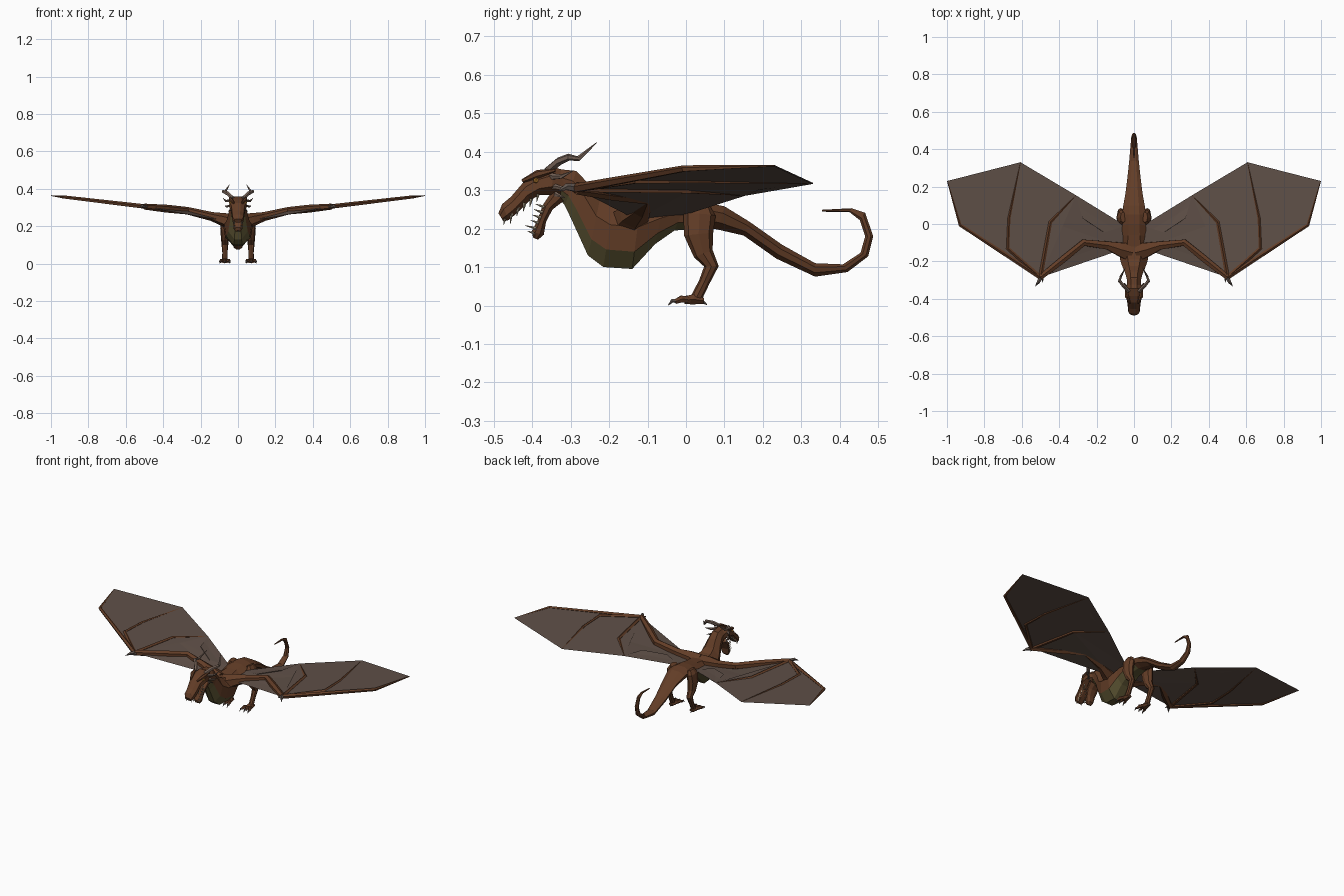
import bpy, bmesh, math
from mathutils import Vector


def material(name, rgb):
    m = bpy.data.materials.new(name)
    m.diffuse_color = (*rgb, 1)
    return m


HIDE = material("brown hide", (.125, .047, .020))
BELLY = material("olive belly", (.115, .095, .035))
SKIN = material("wing membrane", (.115, .080, .064))
HORN = material("grey horn", (.19, .13, .10))
CLAW = material("dark claw", (.13, .10, .085))
TOOTH = material("ivory tooth", (.45, .38, .27))
EYE = material("amber eye", (.45, .20, .03))


def finish(name, bm, mats, mirror=False):
    bmesh.ops.recalc_face_normals(bm, faces=bm.faces[:])
    me = bpy.data.meshes.new(name)
    bm.to_mesh(me)
    bm.free()
    for m in mats:
        me.materials.append(m)
    ob = bpy.data.objects.new(name, me)
    bpy.context.collection.objects.link(ob)
    if mirror:
        md = ob.modifiers.new("Mirror", 'MIRROR')
        md.use_mirror_merge = False
    return ob


def add_skin(bm, rings, rule=None):
    """Join consecutive rings of points and cap both ends."""
    vs = [[bm.verts.new(p) for p in r] for r in rings]
    n = len(vs[0])
    for i in range(len(vs) - 1):
        for k in range(n):
            j = (k + 1) % n
            f = bm.faces.new((vs[i][k], vs[i][j], vs[i + 1][j], vs[i + 1][k]))
            if rule and rule(i, k):
                f.material_index = 1
    bm.faces.new(vs[0])
    bm.faces.new(vs[-1])


def profile_loft(name, stations, mats, rule=None, egg=.18):
    """Eight-sided loft; station = top y, z, bottom y, z, half width."""
    bm = bmesh.new()
    rings = []
    for ty, tz, by, bz, w in stations:
        ring = []
        for k in range(8):
            a = math.radians(22.5 + 45 * k)
            s, c = math.sin(a) / .924, math.cos(a) / .924
            ring.append((w * c * (1 + egg * s),
                         (ty + by) / 2 + (ty - by) / 2 * s,
                         (tz + bz) / 2 + (tz - bz) / 2 * s))
        rings.append(ring)
    add_skin(bm, rings, rule)
    return finish(name, bm, mats)


def add_tube(bm, pts, radii, ref=(0, 0, 1), n=6):
    pts = [Vector(p) for p in pts]
    rings = []
    for i, p in enumerate(pts):
        d = (pts[min(i + 1, len(pts) - 1)] - pts[max(i - 1, 0)]).normalized()
        u = Vector(ref)
        u = (u - d * u.dot(d)).normalized()
        v = d.cross(u)
        r = radii[i]
        ru, rv = r if isinstance(r, tuple) else (r, r)
        rings.append([p + u * ru * math.cos(2 * math.pi * k / n)
                      + v * rv * math.sin(2 * math.pi * k / n) for k in range(n)])
    add_skin(bm, rings)


def tubes(name, mat, specs, ref=(0, 0, 1), n=6):
    """Mirrored object made of several (points, radii) tubes."""
    bm = bmesh.new()
    for pts, radii in specs:
        add_tube(bm, pts, radii, ref, n)
    return finish(name, bm, [mat], True)


# Neck, torso and tail, with olive underside as far as the hips
profile_loft("body_and_tail", [
    (-.325, .354, -.335, .285, .034), (-.285, .35, -.315, .26, .036),
    (-.255, .318, -.297, .222, .042), (-.224, .275, -.255, .13, .056),
    (-.19, .256, -.215, .10, .068), (-.12, .248, -.14, .095, .074),
    (-.06, .255, -.08, .16, .064), (0, .265, -.03, .195, .058),
    (.05, .268, .06, .202, .058), (.10, .258, .085, .197, .054),
    (.165, .218, .15, .182, .043), (.25, .158, .235, .122, .033),
    (.336, .11, .336, .075, .024), (.408, .107, .42, .087, .018),
    (.454, .137, .474, .128, .014), (.466, .18, .487, .18, .011),
    (.452, .222, .466, .241, .009), (.425, .243, .43, .253, .007),
    (.354, .244, .354, .249, .003)],
    [HIDE, BELLY], lambda i, k: i < 8 and k in (4, 5, 6))

# Skull and hanging lower jaw
profile_loft("skull", [
    (-.31, .35, -.32, .285, .034), (-.345, .36, -.35, .288, .046),
    (-.385, .344, -.38, .288, .046), (-.42, .324, -.408, .272, .036),
    (-.455, .283, -.44, .24, .032), (-.478, .264, -.462, .222, .03),
    (-.488, .24, -.475, .219, .02)], [HIDE], egg=-.08)
profile_loft("lower_jaw", [
    (-.345, .302, -.318, .272, .038), (-.372, .262, -.347, .25, .034),
    (-.387, .22, -.364, .218, .027), (-.402, .192, -.37, .184, .023),
    (-.397, .176, -.385, .171, .014)], [HIDE], egg=0)

# Brow ridges, eyes
tubes("brow_ridges", HIDE, [([(.022, -.425, .324), (.038, -.385, .342),
                              (.046, -.34, .352)], [.005, .011, .004])])
bm = bmesh.new()
bmesh.ops.create_icosphere(bm, subdivisions=1, radius=.008)
bmesh.ops.translate(bm, verts=bm.verts[:], vec=(.041, -.39, .325))
finish("eyes", bm, [EYE], True)

# Teeth along both jaws
specs = []
for i in range(6):
    t = i / 5
    y, z, x = -.47 + .085 * t, .226 + .058 * t, .018 + .016 * t
    h = .026 if i == 1 else .016
    specs.append(([(x, y, z + .006), (x, y - .004, z - h)], [.0045, .0005]))
    y, z, x = -.397 + .022 * t, .186 + .07 * t, .016 + .013 * t
    specs.append(([(x, y + .006, z), (x, y - h, z + .008)], [.0045, .0005]))
tubes("teeth", TOOTH, specs, ref=(1, 0, 0), n=4)

# Horns and cheek spines
tubes("horns", HORN, [([(.028, -.36, .35), (.055, -.33, .375), (.078, -.305, .386),
                        (.07, -.28, .382), (.045, -.232, .424)],
                       [.011, .011, .009, .007, .001])])
tubes("cheek_spines", HORN, [
    ([(.038, -.35, .335), (.065, -.325, .335), (.08, -.295, .35)], [.009, .006, .001]),
    ([(.038, -.345, .31), (.062, -.32, .305), (.07, -.30, .31)], [.008, .005, .001]),
    ([(.034, -.34, .29), (.052, -.315, .28)], [.007, .001])], n=5)

# Wing skeleton: shape in plan, height rises with distance from the body


def wing(x, y):
    z = (.235 + (x - .06) * .23 if x < .27 else
         .283 + (x - .27) * .095 if x < .5 else .305 + (x - .5) * .118)
    return Vector((x, y, z))


wrist, elbow = wing(.5, -.285), wing(.27, -.10)
k1, k2, k3 = wing(.93, -.005), wing(.675, -.13), wing(.447, .01)
t1, t2, t3 = wing(.998, .23), wing(.607, .33), wing(.31, .153)
m2 = wing(.668, .03)

tubes("wing_arms", HIDE, [
    ([(.02, -.15, .215), (.075, -.135, .235), (.14, -.115, .252), elbow,
      (.38, -.19, .294), wrist],
     [(.048, .055), (.036, .042), (.024, .025), .02, .021, .016])])
tubes("wing_fingers", HIDE, [
    ([wrist, k1, t1], [.013, .009, .002]),
    ([wrist, k2, m2, t2], [.012, .010, .008, .002]),
    ([wrist, k3, t3], [.012, .010, .002])], n=5)
tubes("wing_claws", CLAW, [
    ([(.495, -.28, .305), (.512, -.312, .308), (.528, -.333, .298)], [.012, .009, .001]),
    ([(.49, -.285, .305), (.488, -.312, .302)], [.009, .001])], n=5)

# Wing membrane panels between the fingers
bm = bmesh.new()
inner = [wing(.275, .03), wing(.16, -.045), Vector((.045, -.01, .235)),
         Vector((.045, -.13, .225)), wing(.14, -.115), elbow]
for panel in ([wrist, k1, t1, wing(.79, .213), t2, m2, k2],
              [wrist, k2, m2, t2, wing(.475, .19), t3, k3],
              [wrist, k3, t3] + inner):
    bm.faces.new([bm.verts.new(p) for p in panel])
bmesh.ops.triangulate(bm, faces=bm.faces[:], ngon_method='EAR_CLIP')
ob = finish("wing_membranes", bm, [SKIN], True)
sol = ob.modifiers.new("Thickness", 'SOLIDIFY')
sol.thickness, sol.offset = .003, 0

# Hind legs
tubes("legs", HIDE, [
    ([(.058, .036, .258), (.066, .035, .235), (.07, .033, .185), (.07, .045, .135),
      (.07, .066, .102), (.07, .047, .06), (.07, .028, .022)],
     [(.016, .028), (.024, .042), (.025, .038), (.021, .026),
      (.018, .019), (.014, .014), (.015, .015)])], ref=(1, 0, 0), n=8)

# Feet: sole, three front toes and one back toe, each with a claw
toes = [([(.07, .046, .012), (.07, .02, .016), (.07, -.005, .014)],
         [(.014, .009), (.022, .015), (.022, .012)])]
claws = []
for dx in (-.02, 0, .02):
    x = .07 + dx
    toes.append(([(.07 + dx * .6, .01, .014), (x, -.012, .017), (x + dx * .2, -.028, .010)],
                 [.009, .010, .007]))
    claws.append(([(x + dx * .2, -.024, .012), (x + dx * .3, -.036, .012),
                   (x + dx * .35, -.046, .001)], [.006, .005, .001]))
claws.append(([(.07, .04, .012), (.07, .055, .002)], [.006, .001]))
tubes("feet", HIDE, toes, ref=(1, 0, 0))
tubes("toe_claws", CLAW, claws, ref=(1, 0, 0), n=5)
